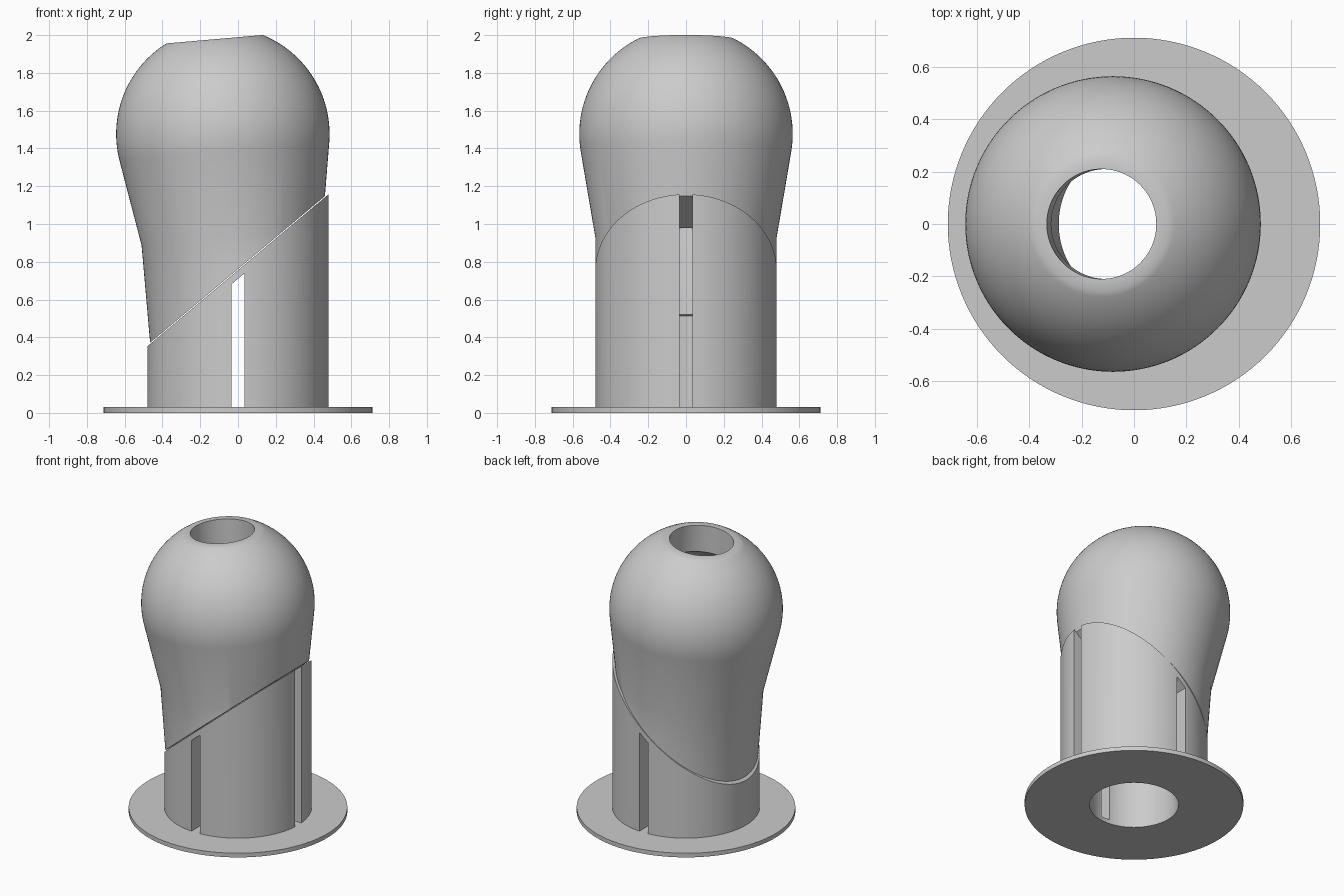
import bpy, bmesh
from math import sin, cos, pi, radians, sqrt, atan
from mathutils import Matrix, Vector

cube = bpy.data.objects.get("Cube")
if cube:
    bpy.data.objects.remove(cube, do_unlink=True)

SEGMENTS = 128
BORE, TUBE, BULB, CAVITY, OPENING = 0.29, 0.48, 0.565, 0.375, 0.21
CUT = Matrix.Rotation(radians(-40), 4, 'Y')
NORMAL = CUT @ Vector((0, 0, 1))
CUT_Z, GAP = 0.755, 0.007

grey = bpy.data.materials.new("plain grey")
grey.use_nodes = True
grey.diffuse_color = (0.6, 0.6, 0.6, 1)
grey.node_tree.nodes["Principled BSDF"].inputs["Base Color"].default_value = grey.diffuse_color


def make_object(name, bm):
    bmesh.ops.recalc_face_normals(bm, faces=bm.faces)
    mesh = bpy.data.meshes.new(name)
    bm.to_mesh(mesh)
    bm.free()
    mesh.materials.append(grey)
    obj = bpy.data.objects.new(name, mesh)
    bpy.context.collection.objects.link(obj)
    return obj


def lathe(name, profile, matrix=Matrix()):
    """Revolve a closed (radius, height) profile about z."""
    bm = bmesh.new()
    rings = []
    for i in range(SEGMENTS):
        a = 2 * pi * i / SEGMENTS
        rings.append([bm.verts.new(matrix @ Vector((r * cos(a), r * sin(a), z))) for r, z in profile])
    n = len(profile)
    for i in range(SEGMENTS):
        p, q = rings[i], rings[(i + 1) % SEGMENTS]
        for j in range(n):
            k = (j + 1) % n
            bm.faces.new((p[j], q[j], q[k], p[k]))
    return make_object(name, bm)


def cut_box(obj, matrix):
    """Subtract a transformed unit cube."""
    bm = bmesh.new()
    bmesh.ops.create_cube(bm, size=1, matrix=matrix)
    cutter = make_object("cutter", bm)
    cutter.hide_render = True
    mod = obj.modifiers.new("cut", 'BOOLEAN')
    mod.operation, mod.solver, mod.object = 'DIFFERENCE', 'EXACT', cutter
    bpy.context.view_layer.objects.active = obj
    bpy.ops.object.modifier_apply(modifier=mod.name)
    bpy.data.objects.remove(cutter, do_unlink=True)


def half_space(z, side):
    """Large box lying on one side of the slanted joint."""
    centre = Vector((0, 0, z)) + NORMAL * 2 * side
    return Matrix.Translation(centre) @ CUT @ Matrix.Scale(4, 4)


def arc(radius, start, end, height, steps):
    angles = [start + (end - start) * i / steps for i in range(steps + 1)]
    return [(radius * cos(a), height + radius * sin(a)) for a in angles]


# Flange with a round hole
flange = lathe("base_flange", [(BORE, 0), (0.712, 0), (0.712, 0.03), (BORE, 0.03)])

# Sleeve cut off at a slant
sleeve = lathe("lower_sleeve", [(BORE, 0.03), (TUBE, 0.03), (TUBE, 1.5), (BORE, 1.5)])
cut_box(sleeve, half_space(CUT_Z, 1))

# Front and back slots with slanted tops, then the open slot on the tall side
shear = Matrix(((1, 0, 0, 0), (0, 1, 0, 0), (0.84, 0, 1, 0), (0, 0, 0, 1)))
cut_box(sleeve, shear @ Matrix.Translation((0, 0, 0.71 - 0.5)) @ Matrix.Diagonal((0.07, 2, 1, 1)))
cut_box(sleeve, Matrix.Translation((0.45, 0, 0.75)) @ Matrix.Diagonal((0.5, 0.07, 2, 1)))

# Leaning hollow head: neck, flared cone, dome, flat rim and inner cavity
centre, kink = 0.92, 0.37
flare = radians(-9.6)
rim = 0.256
top = centre + sqrt(BULB ** 2 - rim ** 2)
outer = arc(BULB, flare, atan(sqrt(BULB ** 2 - rim ** 2) / rim), centre, 28)
inner = arc(CAVITY, atan(sqrt(CAVITY ** 2 - OPENING ** 2) / OPENING), flare, centre, 16)
profile = [(BORE, -0.7), (TUBE, -0.7), (TUBE, kink)] + outer + [(OPENING, top)] + inner + [(BORE, kink)]
lean = Matrix.Translation((0, 0, 0.56)) @ Matrix.Rotation(radians(-5), 4, 'Y')
head = lathe("bulb_head", profile, lean)
cut_box(head, half_space(CUT_Z + GAP, -1))

# Smooth round surfaces, crisp edges
bpy.ops.object.select_all(action='DESELECT')
for obj in (flange, sleeve, head):
    obj.select_set(True)
    bpy.context.view_layer.objects.active = obj
bpy.ops.object.shade_smooth_by_angle(angle=radians(32))
